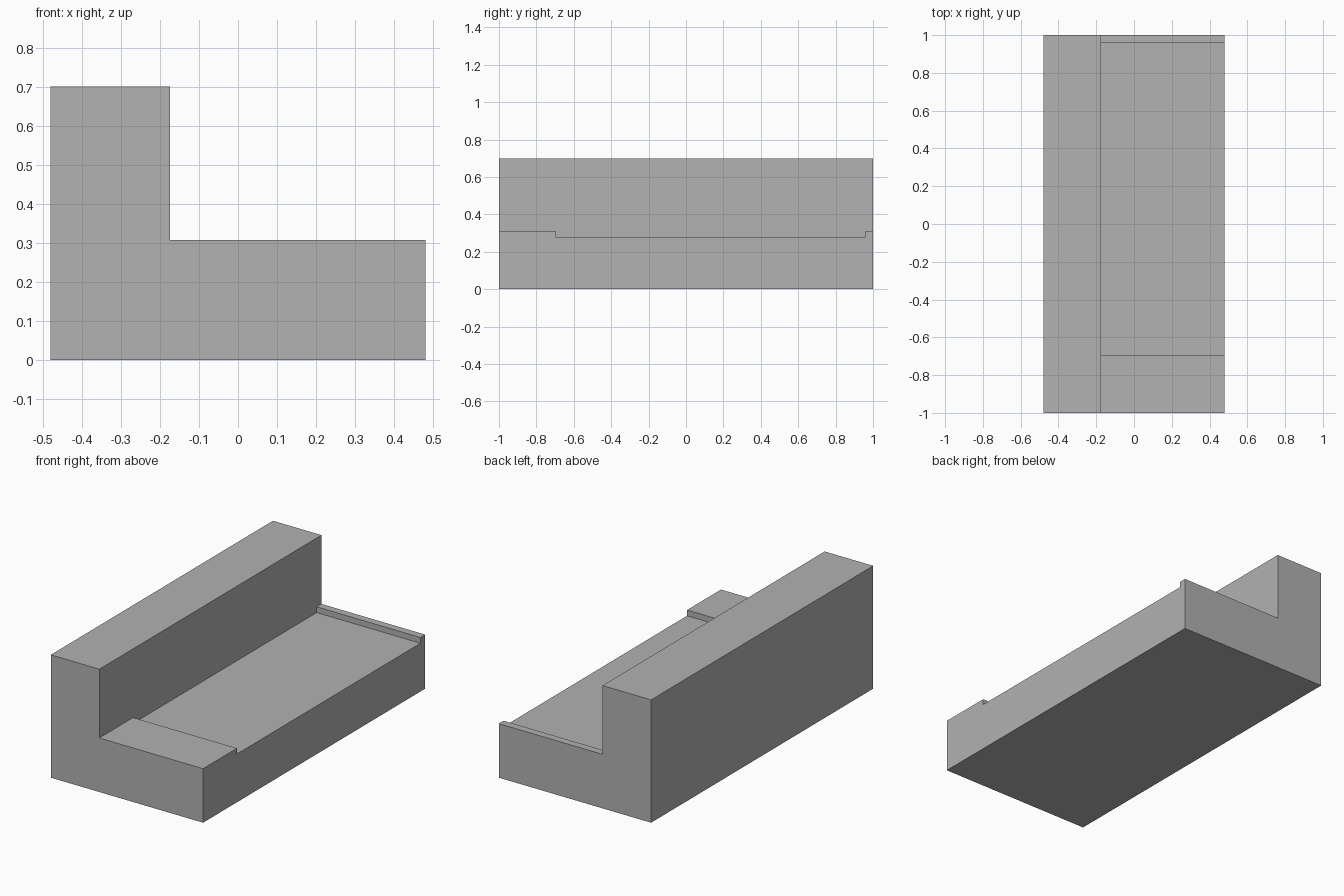
import bpy
import bmesh

default_cube = bpy.data.objects.get("Cube")
if default_cube:
    bpy.data.objects.remove(default_cube, do_unlink=True)

HALF_WIDTH, HALF_LENGTH = 0.48, 1.0
WALL_X, WALL_TOP = -0.174, 0.7
LEDGE_TOP, FLOOR_Z = 0.308, 0.275
RECESS_FRONT, RECESS_BACK = -0.695, 0.957

grey = bpy.data.materials.new("plain grey")
grey.use_nodes = True
grey.diffuse_color = (0.445, 0.445, 0.445, 1)
grey.node_tree.nodes["Principled BSDF"].inputs["Base Color"].default_value = grey.diffuse_color


def extrude_profile(name, profile, y_start, y_end):
    """Solid made by sweeping an (x, z) outline along y."""
    bm = bmesh.new()
    face = bm.faces.new([bm.verts.new((x, y_start, z)) for x, z in profile])
    swept = bmesh.ops.extrude_face_region(bm, geom=[face])["geom"]
    verts = [v for v in swept if isinstance(v, bmesh.types.BMVert)]
    bmesh.ops.translate(bm, verts=verts, vec=(0, y_end - y_start, 0))
    bmesh.ops.recalc_face_normals(bm, faces=bm.faces)
    mesh = bpy.data.meshes.new(name)
    bm.to_mesh(mesh)
    bm.free()
    mesh.materials.append(grey)
    obj = bpy.data.objects.new(name, mesh)
    bpy.context.collection.objects.link(obj)
    return obj


# L-shaped block: low bed with a tall side wall
block = extrude_profile("stepped_block", [
    (-HALF_WIDTH, 0), (HALF_WIDTH, 0), (HALF_WIDTH, LEDGE_TOP),
    (WALL_X, LEDGE_TOP), (WALL_X, WALL_TOP), (-HALF_WIDTH, WALL_TOP)],
    -HALF_LENGTH, HALF_LENGTH)

# Shallow recess, open on the left side, between the front pad and back lip
cutter = extrude_profile("recess_cutter", [
    (WALL_X, FLOOR_Z), (HALF_WIDTH + 0.1, FLOOR_Z),
    (HALF_WIDTH + 0.1, LEDGE_TOP + 0.1), (WALL_X, LEDGE_TOP + 0.1)],
    RECESS_FRONT, RECESS_BACK)
cutter.hide_render = True

cut = block.modifiers.new("recess", 'BOOLEAN')
cut.operation = 'DIFFERENCE'
cut.solver = 'EXACT'
cut.object = cutter

# Apply the cut and drop the helper
bpy.context.view_layer.objects.active = block
block.select_set(True)
bpy.ops.object.modifier_apply(modifier=cut.name)
bpy.data.objects.remove(cutter, do_unlink=True)
